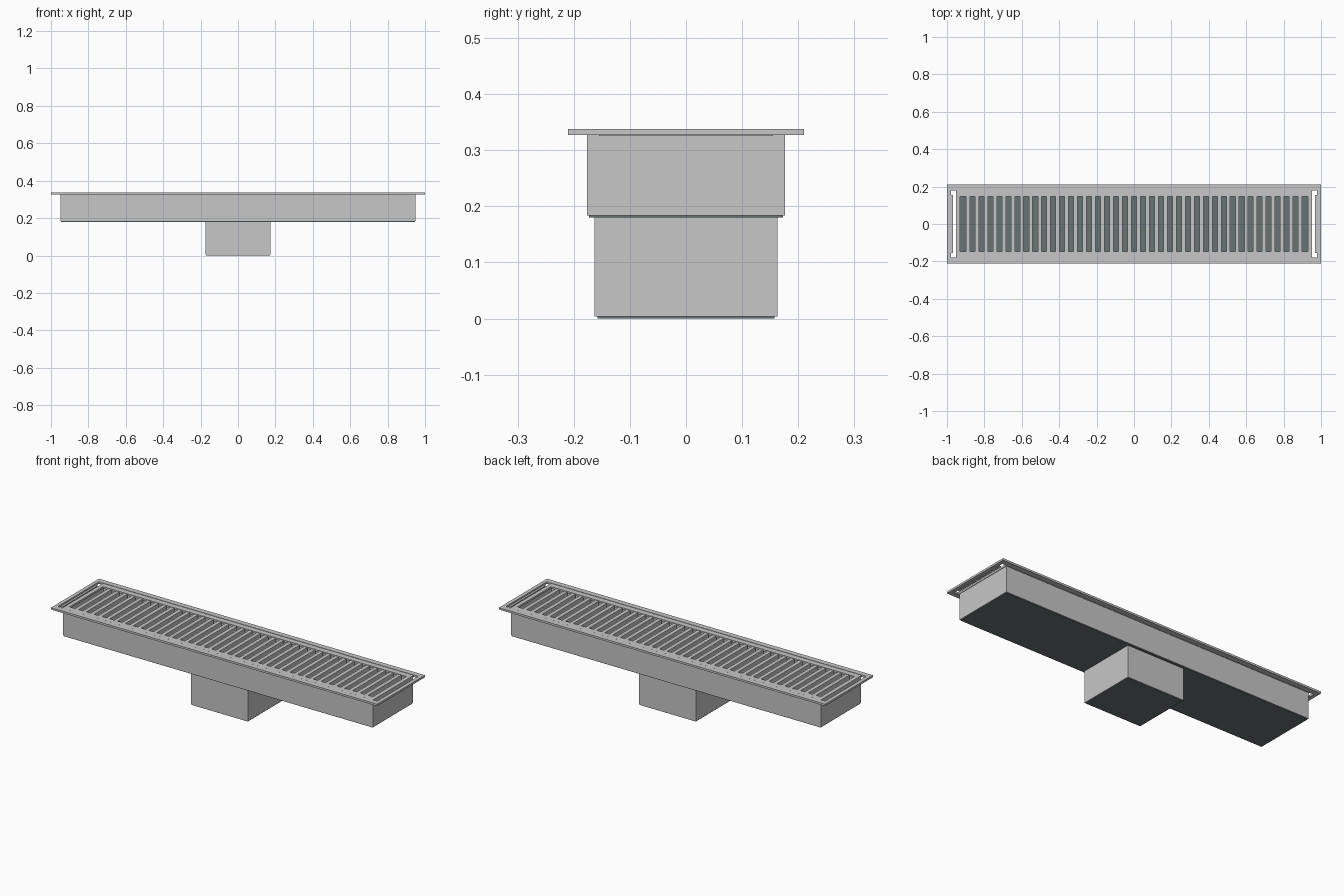
import bpy
import bmesh

cube = bpy.data.objects.get("Cube")
if cube:
    bpy.data.objects.remove(cube, do_unlink=True)


def material(name, color):
    mat = bpy.data.materials.new(name)
    mat.use_nodes = True
    mat.diffuse_color = color
    mat.node_tree.nodes["Principled BSDF"].inputs["Base Color"].default_value = color
    return mat


light_metal = material("light grey metal", (0.57, 0.57, 0.57, 1))
dark_metal = material("dark grey metal", (0.14, 0.175, 0.175, 1))


def finish(name, bm, mat):
    bmesh.ops.recalc_face_normals(bm, faces=bm.faces)
    mesh = bpy.data.meshes.new(name)
    bm.to_mesh(mesh)
    bm.free()
    mesh.materials.append(mat)
    obj = bpy.data.objects.new(name, mesh)
    bpy.context.scene.collection.objects.link(obj)
    return obj


def box(name, center, half_x, half_y, z0, z1, mat):
    bm = bmesh.new()
    bmesh.ops.create_cube(bm, size=2)
    for v in bm.verts:
        v.co.x = center[0] + v.co.x * half_x
        v.co.y = center[1] + v.co.y * half_y
        v.co.z = z1 if v.co.z > 0 else z0
    return finish(name, bm, mat)


def ring(name, outer, inner, z0, z1, mat):
    """Rectangular tube, open at top and bottom."""
    bm = bmesh.new()
    loops = []
    for (hx, hy), z in ((outer, z0), (outer, z1), (inner, z1), (inner, z0)):
        corners = ((-hx, -hy), (hx, -hy), (hx, hy), (-hx, hy))
        loops.append([bm.verts.new((x, y, z)) for x, y in corners])
    for k in range(4):
        a, b = loops[k], loops[(k + 1) % 4]
        for i in range(4):
            j = (i + 1) % 4
            bm.faces.new((a[i], a[j], b[j], b[i]))
    return finish(name, bm, mat)


# Outer flange and the grille panel set inside it, leaving slots at the ends
ring("outer_frame", (1, 0.21), (0.979, 0.18), 0.327, 0.338, light_metal)
ring("grille_panel", (0.953, 0.178), (0.93, 0.147), 0.327, 0.337, light_metal)

# Hollow upper housing with a dark floor
ring("upper_housing", (0.95, 0.176), (0.942, 0.168), 0.184, 0.328, light_metal)
box("upper_floor", (0, 0), 0.947, 0.173, 0.18, 0.186, dark_metal)

# Lower housing with a dark base
box("lower_housing", (0, 0), 0.175, 0.163, 0.004, 0.181, light_metal)
box("lower_base", (0, 0), 0.171, 0.158, 0, 0.004, dark_metal)

# Small lips along the end slots
for side, x in (("left", 0.974), ("right", -0.974)):
    box(side + "_slot_lip", (x, 0), 0.006, 0.155, 0.325, 0.33, light_metal)

# Row of slats across the opening
count, pitch = 38, 0.048
for i in range(count):
    x = (i - (count - 1) / 2) * pitch
    box(f"slat_{i + 1}", (x, 0), 0.0105, 0.148, 0.31, 0.335, light_metal)
